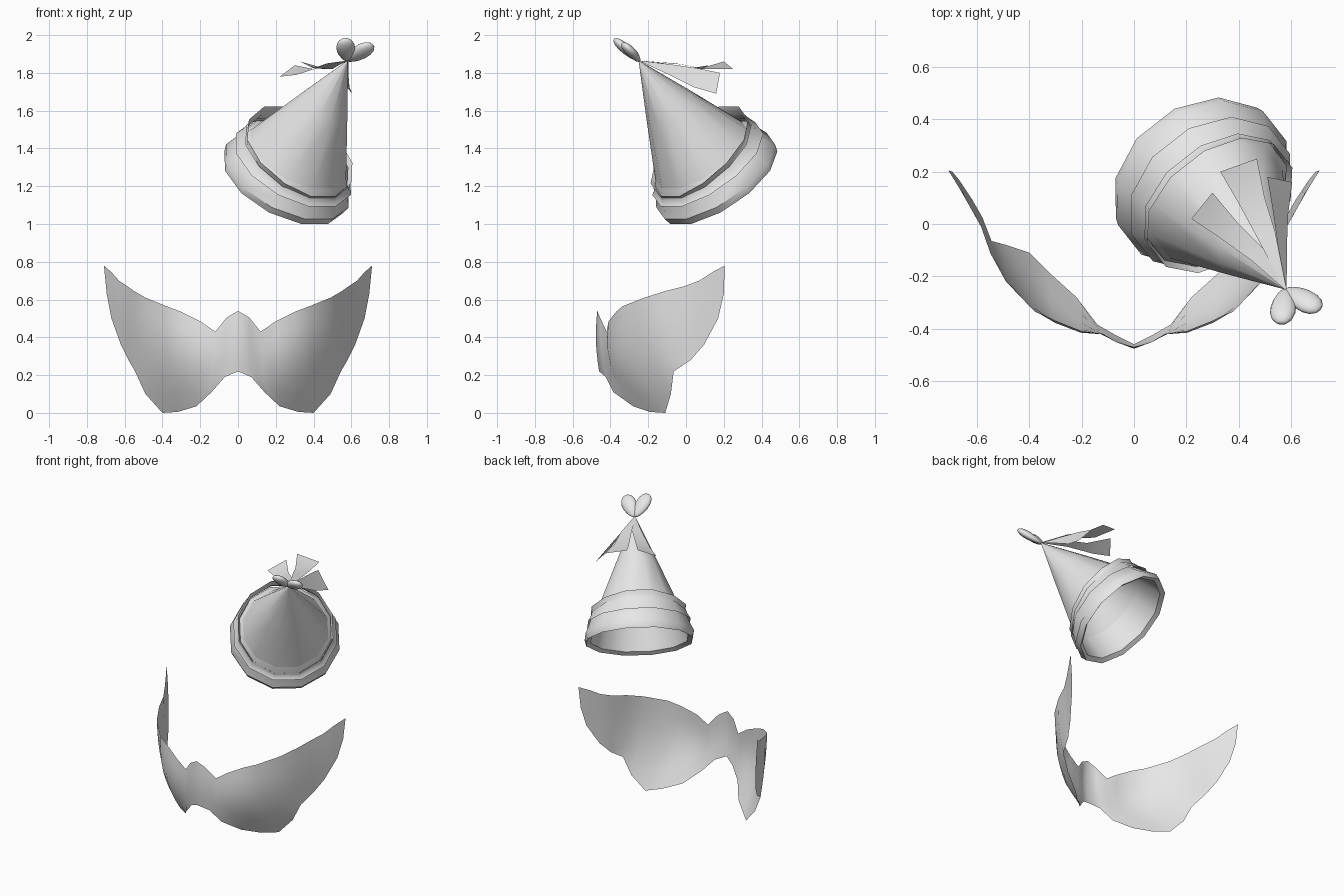
import bpy, bmesh, math
from mathutils import Vector

if "Cube" in bpy.data.objects:
    bpy.data.objects.remove(bpy.data.objects["Cube"])

grey = bpy.data.materials.new("light_grey")
grey.diffuse_color = (0.8, 0.8, 0.8, 1)
grey.use_nodes = True
grey.node_tree.nodes["Principled BSDF"].inputs["Base Color"].default_value = grey.diffuse_color


def make(name, bm, angle=40):
    bmesh.ops.remove_doubles(bm, verts=bm.verts, dist=1e-4)
    bmesh.ops.recalc_face_normals(bm, faces=bm.faces)
    me = bpy.data.meshes.new(name)
    bm.to_mesh(me)
    bm.free()
    me.materials.append(grey)
    me.shade_smooth()
    me.set_sharp_from_angle(angle=math.radians(angle))
    ob = bpy.data.objects.new(name, me)
    bpy.context.collection.objects.link(ob)
    return ob


def grid(name, rows, close=False, angle=40):
    """Skin a list of equally long point rows."""
    bm = bmesh.new()
    vs = [[bm.verts.new(p) for p in r] for r in rows]
    n = len(rows[0])
    for a, b in zip(vs, vs[1:]):
        for i in range(n if close else n - 1):
            j = (i + 1) % n
            bm.faces.new((a[i], a[j], b[j], b[i]))
    return make(name, bm, angle)


# hat frame: tip, axis pointing down to the opening, and two ring directions
tip = Vector((0.58, -0.25, 1.865))
axis = Vector((-0.40, 0.51, -0.765)).normalized()
up = (Vector((0, 0, 1)) - axis * axis.z).normalized()
side = axis.cross(up)
SIDES = 12
PHASE = math.radians(15)


def ring(t, r, tilt=0.0):
    pts = []
    for i in range(SIDES):
        a = PHASE + 2 * math.pi * i / SIDES
        d = t - tilt * (math.cos(a) + 0.12 * math.cos(3 * a))
        pts.append(tip + axis * d + (up * math.cos(a) + side * math.sin(a)) * r)
    return pts


def lathe(name, profile):
    return grid(name, [ring(*p) for p in profile], True)


# hat: cone, two tilted frills and a skirt with a rolled lip and inner wall
lathe("hat_cone", [(0.0, 0.001), (0.32, 0.142), (0.655, 0.285)])
lathe("upper_frill", [(0.63, 0.318, 0.05), (0.665, 0.306, 0.04), (0.70, 0.322, 0.03)])
lathe("lower_frill", [(0.66, 0.315, 0.04), (0.69, 0.325, 0.03), (0.72, 0.345, 0.01)])
lathe("hat_skirt", [(0.655, 0.285), (0.70, 0.322, 0.02), (0.745, 0.338, 0.01),
                    (0.80, 0.365), (0.842, 0.355), (0.825, 0.325),
                    (0.75, 0.308), (0.655, 0.285)])

# heart-shaped bow: two flattened lobes tapering to the tip
heart_normal = Vector((-0.09, 0.66, 0.75)).normalized()
for name, d in (("bow_lobe_left", (-0.01, -0.08, 0.07)),
                ("bow_lobe_right", (0.085, -0.05, 0.055))):
    long = Vector(d).normalized()
    wide = heart_normal.cross(long).normalized()
    thick = long.cross(wide)
    bm = bmesh.new()
    bmesh.ops.create_uvsphere(bm, u_segments=12, v_segments=8, radius=1)
    for v in bm.verts:
        k = 0.92 + 0.2 * v.co.z
        v.co = (tip + long * (0.087 + 0.089 * v.co.z)
                + wide * v.co.x * 0.053 * k + thick * v.co.y * 0.028 * k)
    make(name, bm, 60)

# streamers: pairs of edge points from the tip outward
streamers = {
    "streamer_left": [((0.45, -0.14, 1.835), (0.51, -0.11, 1.85)),
                      ((0.31, -0.04, 1.79), (0.40, 0.00, 1.82)),
                      ((0.22, 0.02, 1.78), (0.30, 0.12, 1.84))],
    "streamer_middle": [((0.47, -0.05, 1.85), (0.54, -0.03, 1.845)),
                        ((0.40, 0.08, 1.825), (0.50, 0.10, 1.82)),
                        ((0.33, 0.20, 1.86), (0.47, 0.25, 1.82))],
    "streamer_right": [((0.55, -0.08, 1.845), (0.585, -0.08, 1.785)),
                       ((0.53, 0.06, 1.825), (0.59, 0.04, 1.725)),
                       ((0.51, 0.18, 1.80), (0.605, 0.16, 1.69))],
}
for name, pairs in streamers.items():
    grid(name, [(tip - Vector((0.004, 0, 0)), tip + Vector((0.004, 0, 0)))] + pairs)

# mask half: top edge point, bottom edge point, forward bulge
columns = [
    ((0.00, -0.47, 0.54), (0.00, -0.46, 0.22), 0.012),
    ((0.06, -0.455, 0.505), (0.07, -0.425, 0.19), 0.01),
    ((0.12, -0.42, 0.43), (0.14, -0.385, 0.11), 0.015),
    ((0.20, -0.41, 0.485), (0.22, -0.28, 0.035), 0.055),
    ((0.30, -0.37, 0.535), (0.32, -0.19, 0.005), 0.075),
    ((0.38, -0.335, 0.565), (0.40, -0.11, 0.00), 0.065),
    ((0.49, -0.22, 0.61), (0.49, -0.08, 0.10), 0.035),
    ((0.55, -0.11, 0.645), (0.545, -0.065, 0.22), 0.02),
    ((0.585, -0.01, 0.67), (0.58, 0.025, 0.28), 0.012),
    ((0.63, 0.07, 0.70), (0.62, 0.095, 0.36), 0.008),
    ((0.67, 0.14, 0.745), (0.67, 0.17, 0.50), 0.0),
    ((0.71, 0.205, 0.78), (0.695, 0.20, 0.63), 0.0),
]
ROWS = 6
mask = grid("mask", [[Vector(t).lerp(Vector(b), k / ROWS)
                      - Vector((0, bulge * math.sin(math.pi * k / ROWS), 0))
                      for k in range(ROWS + 1)] for t, b, bulge in columns], False, 60)
mirror = mask.modifiers.new("mirror", 'MIRROR')
mirror.use_clip = True
